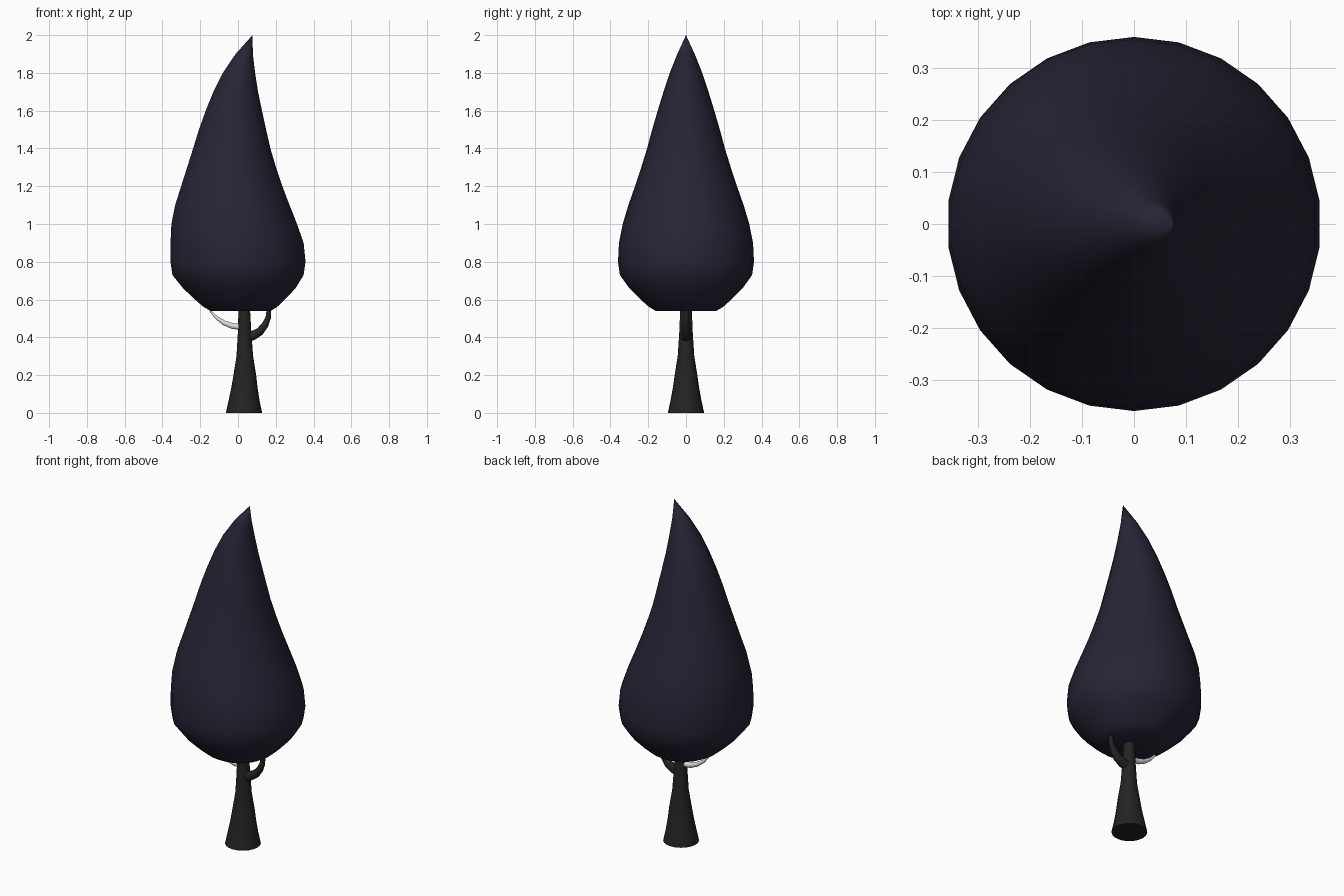
import bpy, bmesh
from math import pi, sin, cos, atan2, radians

cube = bpy.data.objects.get("Cube")
if cube:
    bpy.data.objects.remove(cube, do_unlink=True)


def material(name, rgb):
    m = bpy.data.materials.new(name)
    m.use_nodes = True
    m.diffuse_color = (*rgb, 1)
    bsdf = m.node_tree.nodes["Principled BSDF"]
    bsdf.inputs["Base Color"].default_value = (*rgb, 1)
    bsdf.inputs["Roughness"].default_value = 0.9
    return m


def loft(name, rings, sides, mat, follow=False):
    """Round rings (x, z, radius) joined into a skin; follow tilts them along the path."""
    bm = bmesh.new()
    loops = []
    for i, (x, z, r) in enumerate(rings):
        tilt = 0
        if follow:
            a, b = rings[max(i - 1, 0)], rings[min(i + 1, len(rings) - 1)]
            tilt = atan2(b[0] - a[0], b[1] - a[1])
        loop = []
        for k in range(sides):
            t = pi / 2 + 2 * pi * k / sides
            u = r * cos(t)
            loop.append(bm.verts.new((x + u * cos(tilt), r * sin(t), z - u * sin(tilt))))
        loops.append(loop)
    for low, high in zip(loops, loops[1:]):
        for k in range(sides):
            n = (k + 1) % sides
            bm.faces.new((low[k], low[n], high[n], high[k]))
    bm.faces.new(loops[0])
    bm.faces.new(loops[-1])
    bmesh.ops.remove_doubles(bm, verts=bm.verts, dist=0.0005)
    bmesh.ops.recalc_face_normals(bm, faces=bm.faces)
    mesh = bpy.data.meshes.new(name)
    bm.to_mesh(mesh)
    bm.free()
    mesh.materials.append(mat)
    obj = bpy.data.objects.new(name, mesh)
    bpy.context.collection.objects.link(obj)
    bpy.ops.object.select_all(action='DESELECT')
    obj.select_set(True)
    bpy.context.view_layer.objects.active = obj
    bpy.ops.object.shade_smooth_by_angle(angle=radians(40))
    return obj


leaf = material("midnight leaf", (0.018, 0.018, 0.036))
bark = material("charcoal bark", (0.017, 0.017, 0.016))
pale = material("pale bark", (0.75, 0.75, 0.76))

# Teardrop foliage leaning to a hooked tip
loft("foliage", [
    (0.015, 0.54, 0.16), (0.012, 0.56, 0.195), (0.01, 0.6, 0.24), (0.007, 0.66, 0.3),
    (0, 0.73, 0.35), (0, 0.8, 0.36), (-0.005, 0.9, 0.355), (-0.02, 1.0, 0.335),
    (-0.03, 1.1, 0.305), (-0.033, 1.2, 0.27), (-0.034, 1.3, 0.237), (-0.033, 1.4, 0.206),
    (-0.029, 1.5, 0.179), (-0.022, 1.6, 0.15), (-0.012, 1.7, 0.119), (0.005, 1.8, 0.086),
    (0.033, 1.9, 0.046), (0.077, 2.0, 0)], 26, leaf)

# Flared trunk
loft("trunk", [
    (0.032, 0, 0.096), (0.032, 0.06, 0.083), (0.034, 0.13, 0.07), (0.036, 0.2, 0.06),
    (0.036, 0.3, 0.044), (0.035, 0.42, 0.036), (0.033, 0.56, 0.03)], 20, bark)

# Curved branches on each side
loft("left_branch", [
    (0.04, 0.4, 0.03), (0.08, 0.41, 0.026), (0.115, 0.43, 0.023), (0.143, 0.465, 0.019),
    (0.16, 0.505, 0.015), (0.165, 0.56, 0.012)], 10, bark, True)
loft("right_branch", [
    (0.02, 0.455, 0.017), (-0.03, 0.46, 0.016), (-0.075, 0.477, 0.013),
    (-0.115, 0.505, 0.009), (-0.142, 0.535, 0.006), (-0.155, 0.56, 0.004)], 10, pale, True)
